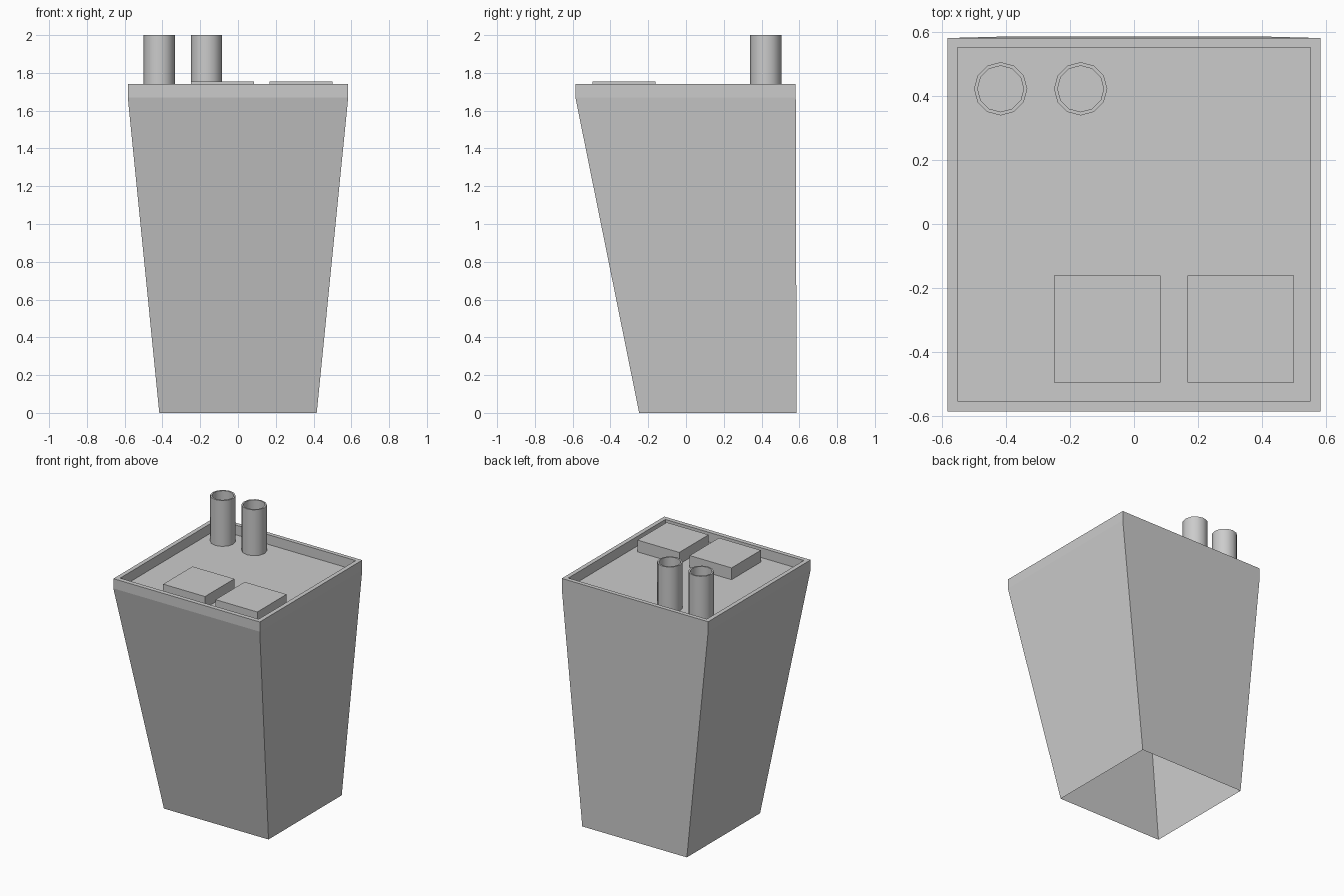
import bpy, bmesh, math

if "Cube" in bpy.data.objects:
    bpy.data.objects.remove(bpy.data.objects["Cube"])


def make_object(name, bm):
    mesh = bpy.data.meshes.new(name)
    bm.to_mesh(mesh)
    bm.free()
    obj = bpy.data.objects.new(name, mesh)
    bpy.context.collection.objects.link(obj)
    return obj


def rect(x, y0, y1, z):
    return [(-x, y0, z), (x, y0, z), (x, y1, z), (-x, y1, z)]


def circle(cx, cy, r, z, n=12):
    return [(cx + r * math.cos(i * math.tau / n),
             cy + r * math.sin(i * math.tau / n), z) for i in range(n)]


def loft(name, rings):
    """Skin successive rings of points and cap only the last one."""
    bm = bmesh.new()
    loops = [[bm.verts.new(p) for p in ring] for ring in rings]
    for a, b in zip(loops, loops[1:]):
        for i in range(len(a)):
            j = (i + 1) % len(a)
            bm.faces.new((a[i], a[j], b[j], b[i]))
    bm.faces.new(loops[-1])
    return make_object(name, bm)


FLOOR, RIM = 1.67, 1.74

# Tapered tower, open underneath, with a vertical rim and sunken roof
loft("tower_body", [
    rect(0.4167, -0.248, 0.5855, 0.0),
    rect(0.5833, -0.5855, 0.581, FLOOR),
    rect(0.5833, -0.5855, 0.581, RIM),
    rect(0.552, -0.553, 0.551, RIM),
    rect(0.552, -0.553, 0.551, FLOOR),
])

# Two square roof units near the front
for k, cx in enumerate((-0.0833, 0.3333)):
    h, cy = 0.1667, -0.328
    box = [[(cx + x, y, z) for x, y, z in rect(h, cy - h, cy + h, z)]
           for z in (FLOOR, 1.755)]
    loft(f"roof_unit_{k + 1}", box)

# Two hollow chimney pipes near the back left corner
for k, cx in enumerate((-0.4167, -0.1667)):
    cy = 0.4225
    pipe = loft(f"chimney_pipe_{k + 1}", [
        circle(cx, cy, 0.0833, FLOOR),
        circle(cx, cy, 0.0833, 2.0),
        circle(cx, cy, 0.072, 2.0),
        circle(cx, cy, 0.072, FLOOR + 0.004),
    ])
    bpy.ops.object.select_all(action='DESELECT')
    pipe.select_set(True)
    bpy.context.view_layer.objects.active = pipe
    bpy.ops.object.shade_smooth_by_angle(angle=math.radians(40))
